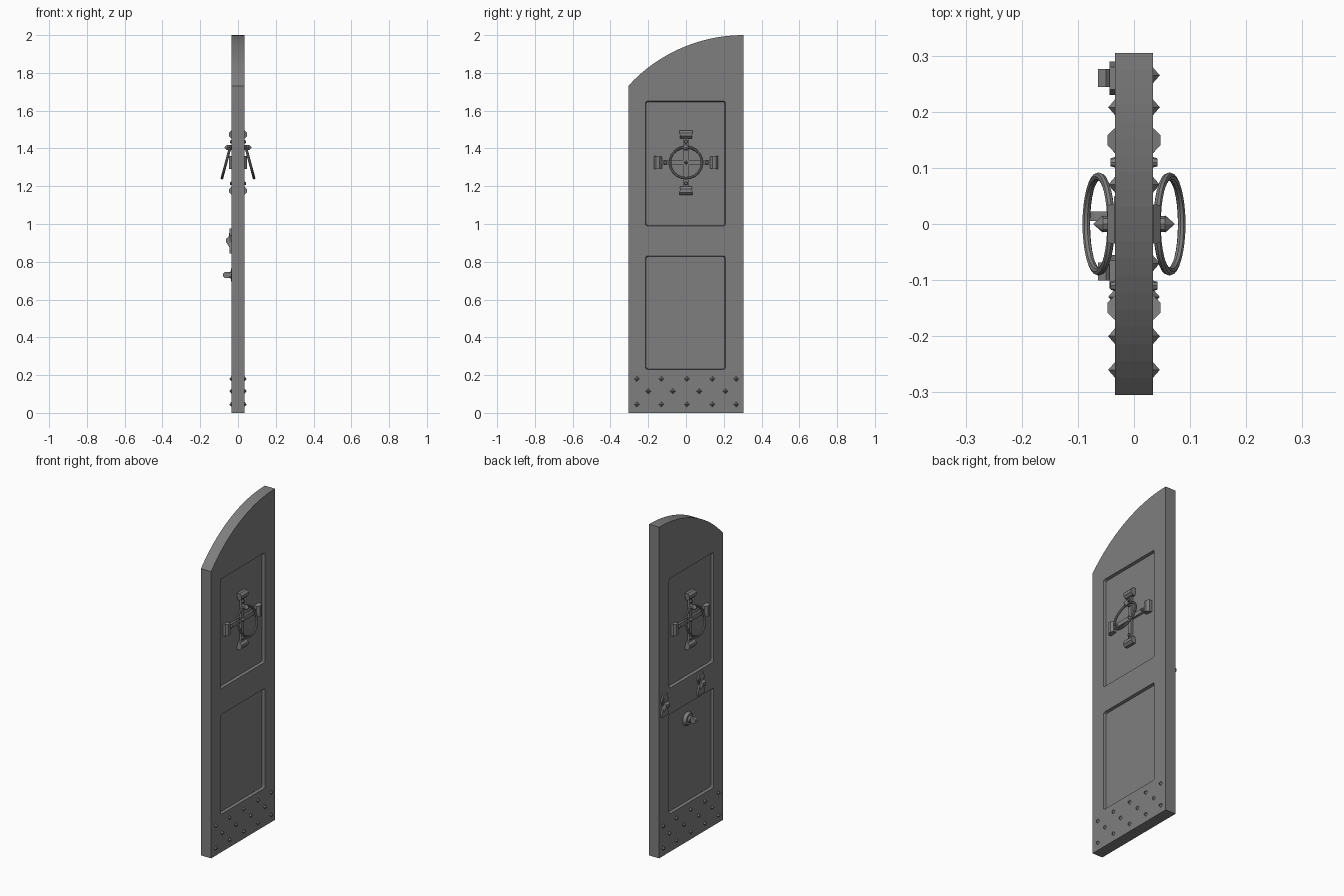
import bpy, bmesh, math
from mathutils import Matrix, Vector

cube = bpy.data.objects.get("Cube")
if cube:
    bpy.data.objects.remove(cube, do_unlink=True)

grey = bpy.data.materials.new("iron_grey")
grey.use_nodes = True
COLOUR = (0.21, 0.21, 0.21, 1)
grey.diffuse_color = COLOUR
grey.node_tree.nodes["Principled BSDF"].inputs["Base Color"].default_value = COLOUR

HALF_T, HALF_W, FLOOR = 0.034, 0.305, 0.018   # door half sizes, recessed panel level
ARCH_R, HUB_Z = 0.828, 1.325


def finish(name, bm, smooth=False):
    bmesh.ops.recalc_face_normals(bm, faces=bm.faces)
    mesh = bpy.data.meshes.new(name)
    bm.to_mesh(mesh)
    bm.free()
    mesh.materials.append(grey)
    obj = bpy.data.objects.new(name, mesh)
    bpy.context.collection.objects.link(obj)
    if smooth:
        bpy.ops.object.select_all(action='DESELECT')
        obj.select_set(True)
        bpy.context.view_layer.objects.active = obj
        bpy.ops.object.shade_smooth_by_angle(angle=math.radians(35))
    return obj


def add_box(bm, centre, size):
    m = Matrix.Translation(centre) @ Matrix.Diagonal((*size, 1))
    return bmesh.ops.create_cube(bm, size=1, matrix=m)["verts"]


def add_cone(bm, side, x0, x1, y, z, r0, r1, sides):
    """Cone or cylinder standing out from the door along x."""
    m = Matrix.Translation((side * (x0 + x1) / 2, y, z)) @ Matrix.Rotation(side * math.pi / 2, 4, 'Y')
    bmesh.ops.create_cone(bm, cap_ends=True, segments=sides, radius1=r0, radius2=r1,
                          depth=x1 - x0, matrix=m)


def add_prism(bm, points, lo, hi, axis):
    """Extrude a closed outline along x (points are y, z) or y (points are x, z)."""
    place = (lambda a, b: (lo, a, b)) if axis == 'x' else (lambda a, b: (a, lo, b))
    face = bm.faces.new([bm.verts.new(place(a, b)) for a, b in points])
    out = bmesh.ops.extrude_face_region(bm, geom=[face])["geom"]
    shift = Vector((hi - lo, 0, 0)) if axis == 'x' else Vector((0, hi - lo, 0))
    new = [v for v in out if isinstance(v, bmesh.types.BMVert)]
    bmesh.ops.translate(bm, verts=new, vec=shift)
    return new


# Door slab with a quarter-arch top
bm = bmesh.new()
outline = [(-HALF_W, 0), (HALF_W, 0)]
for i in range(21):
    y = HALF_W - 2 * HALF_W * i / 20
    outline.append((y, 2 - ARCH_R + math.sqrt(ARCH_R ** 2 - (HALF_W - y) ** 2)))
add_prism(bm, outline, -HALF_T, HALF_T, 'x')
door = finish("door_slab", bm)

# Recessed panels with sloped sides, on both faces
for side in (-1, 1):
    for z0, z1 in ((0.225, 0.835), (0.985, 1.655)):
        bm = bmesh.new()
        top = 2 * HALF_T - FLOOR
        add_box(bm, (side * HALF_T, -0.003, (z0 + z1) / 2), (2 * (HALF_T - FLOOR), 0.432, z1 - z0))
        for v in bm.verts:
            if side * v.co.x < HALF_T:
                v.co.y -= math.copysign(0.008, v.co.y)
                v.co.z += 0.008 if v.co.z < (z0 + z1) / 2 else -0.008
        edges = [e for e in bm.edges if abs(e.verts[0].co.x - e.verts[1].co.x) > 0.01]
        bmesh.ops.bevel(bm, geom=edges, offset=0.01, segments=2, affect='EDGES', profile=0.5)
        cutter = finish("panel_cutter", bm)
        cutter.hide_render = True
        mod = door.modifiers.new("panel", 'BOOLEAN')
        mod.operation, mod.solver, mod.object = 'DIFFERENCE', 'EXACT', cutter
        bpy.context.view_layer.objects.active = door
        bpy.ops.object.modifier_apply(modifier=mod.name)
        bpy.data.objects.remove(cutter, do_unlink=True)

for side, label in ((1, "left"), (-1, "right")):
    # Pyramid studs along the bottom
    bm = bmesh.new()
    wide = (-0.26, -0.13, 0.005, 0.14, 0.265)
    for z, row in ((0.045, wide), (0.115, (-0.2, -0.07, 0.07, 0.208)), (0.18, wide)):
        for y in row:
            add_cone(bm, side, HALF_T - 0.001, 0.046, y, z, 0.015, 0, 4)
    finish(label + "_bottom_studs", bm)

    # Cross-shaped plate behind the ring
    bm = bmesh.new()
    for size in ((0.026, 0.28), (0.28, 0.026)):
        add_box(bm, (side * (FLOOR + 0.006), 0, HUB_Z), (0.014, *size))
    finish(label + "_cross_plate", bm)

    # Octagonal flared barrels on the cross ends, with a rivet on each arm
    bm = bmesh.new()
    rivets = bmesh.new()
    for k in range(4):
        turn = Matrix.Rotation(k * math.pi / 2, 4, 'X')
        m = (Matrix.Translation((side * 0.026, 0, HUB_Z)) @ turn @ Matrix.Translation((0, 0, 0.149))
             @ Matrix.Rotation(math.pi / 2, 4, 'Y') @ Matrix.Rotation(math.pi / 2, 4, 'X')
             @ Matrix.Rotation(math.pi / 8, 4, 'Z'))
        made = bmesh.ops.create_cone(bm, cap_ends=True, segments=8, radius1=0.023, radius2=0.023,
                                     depth=0.066, matrix=m)["verts"]
        for v in made:
            p = turn.inverted() @ (v.co - Vector((0, 0, HUB_Z)))
            p.y *= 1 + 3 * (p.z - 0.149)
            v.co = turn @ p + Vector((0, 0, HUB_Z))
        spot = turn @ Vector((0, 0, 0.11))
        add_cone(rivets, side, FLOOR, 0.042, spot.y, HUB_Z + spot.z, 0.014, 0.007, 8)
    add_cone(rivets, side, FLOOR + 0.01, 0.046, 0, HUB_Z, 0.015, 0, 4)
    finish(label + "_cross_ends", bm)
    finish(label + "_cross_rivets", rivets)

    # Ring mount with a pointed tip
    bm = bmesh.new()
    add_cone(bm, side, FLOOR, 0.055, 0, 1.405, 0.014, 0.014, 8)
    add_cone(bm, side, 0.055, 0.073, 0, 1.405, 0.016, 0, 8)
    finish(label + "_ring_mount", bm)

    # Tilted pull ring
    bm = bmesh.new()
    tilt = Matrix.Translation((side * 0.063, 0, HUB_Z)) @ Matrix.Rotation(-side * math.radians(15), 4, 'Y')
    loops = []
    for i in range(32):
        a = 2 * math.pi * i / 32
        loop = []
        for j in range(8):
            b = 2 * math.pi * j / 8
            r = 0.085 + 0.007 * math.cos(b)
            loop.append(bm.verts.new(tilt @ Vector((0.007 * math.sin(b), r * math.cos(a), r * math.sin(a)))))
        loops.append(loop)
    for i in range(32):
        for j in range(8):
            bm.faces.new((loops[i - 1][j - 1], loops[i][j - 1], loops[i][j], loops[i - 1][j]))
    finish(label + "_pull_ring", bm, smooth=True)

# Bar brackets: waisted plate with a raised hook, on the right face only
for y, label in ((0.26, "back"), (-0.085, "front")):
    bm = bmesh.new()
    half = [(0.03, 0.845), (0.03, 0.87), (0.015, 0.905), (0.03, 0.94), (0.02, 0.975)]
    plate = [(y + w, z) for w, z in half] + [(y - w, z) for w, z in reversed(half)]
    add_prism(bm, plate, -0.044, -HALF_T + 0.001, 'x')
    hook = [(-0.036, 0.86), (-0.05, 0.885), (-0.064, 0.905), (-0.064, 0.922), (-0.05, 0.93), (-0.044, 0.965),
            (-0.036, 0.975)]
    add_prism(bm, hook, y - 0.016, y + 0.016, 'y')
    finish(label + "_bar_bracket", bm)

# Lock boss with a rounded lug, on the right face
bm = bmesh.new()
add_cone(bm, -1, FLOOR, 0.036, 0.015, 0.73, 0.042, 0.034, 16)
add_cone(bm, -1, 0.036, 0.046, 0.015, 0.73, 0.02, 0.016, 16)
finish("lock_boss", bm, smooth=True)

bm = bmesh.new()
lug = [(-0.03, 0.714), (-0.03, 0.746)]
for i in range(9):
    a = math.pi / 2 + math.pi * i / 8
    lug.append((-0.064 + 0.016 * math.cos(a), 0.73 + 0.016 * math.sin(a)))
add_prism(bm, lug, 0.005, 0.022, 'y')
finish("lock_lug", bm)
